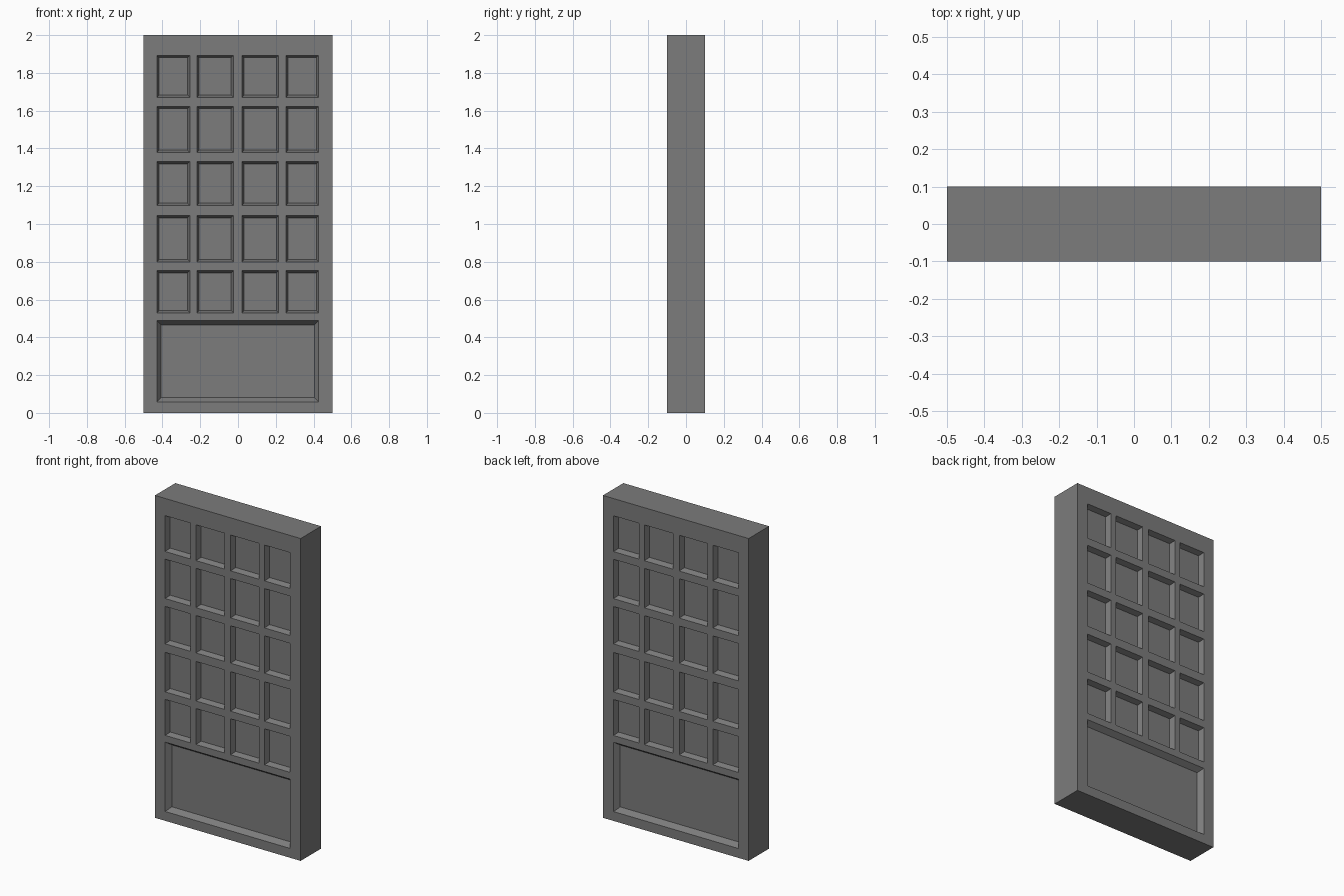
import bpy, bmesh

if "Cube" in bpy.data.objects:
    bpy.data.objects.remove(bpy.data.objects["Cube"])

# Panel borders: alternating rail / panel spans
XS = [-0.5, -0.43, -0.255, -0.218, -0.024, 0.02, 0.215, 0.253, 0.427, 0.5]
ZS = [0, 0.058, 0.488, 0.53, 0.753, 0.80, 1.045, 1.098, 1.33,
      1.379, 1.623, 1.671, 1.893, 2.0]
HALF = 0.1

bm = bmesh.new()

# Front sheet of the door, split along the panel borders
grid = [[bm.verts.new((x, -HALF, z)) for x in XS] for z in ZS]
cells = {}
for j in range(len(ZS) - 1):
    for i in range(len(XS) - 1):
        cells[i, j] = bm.faces.new((grid[j][i], grid[j][i + 1],
                                    grid[j + 1][i + 1], grid[j + 1][i]))
bm.normal_update()

# Sides of the door back to the middle plane
rim = [e for e in bm.edges if e.is_boundary]
new = bmesh.ops.extrude_edge_only(bm, edges=rim)["geom"]
for v in new:
    if isinstance(v, bmesh.types.BMVert):
        v.co.y = 0

# One wide kick panel at the bottom, small panes above
panes = [f for (i, j), f in cells.items() if i % 2 and j % 2 and j > 1]
kick = bmesh.ops.dissolve_faces(
    bm, faces=[cells[i, 1] for i in range(1, len(XS) - 2)])["region"]
bm.normal_update()

# Sloped recesses
bmesh.ops.inset_individual(bm, faces=panes, thickness=0.012, depth=-0.032,
                           use_even_offset=True)
bmesh.ops.inset_individual(bm, faces=kick, thickness=0.023, depth=-0.032,
                           use_even_offset=True)
bmesh.ops.recalc_face_normals(bm, faces=bm.faces)
bm.normal_update()
if cells[0, 0].normal.y > 0:
    bmesh.ops.reverse_faces(bm, faces=bm.faces)

mesh = bpy.data.meshes.new("door_panel")
bm.to_mesh(mesh)
bm.free()
door = bpy.data.objects.new("door_panel", mesh)
bpy.context.collection.objects.link(door)

# Dark grey paint
paint = bpy.data.materials.new("dark_grey")
paint.diffuse_color = (0.2, 0.2, 0.2, 1)
paint.use_nodes = True
paint.node_tree.nodes["Principled BSDF"].inputs["Base Color"].default_value = paint.diffuse_color
mesh.materials.append(paint)

# Same panelling on the back
mirror = door.modifiers.new("back_side", 'MIRROR')
mirror.use_axis = (False, True, False)
